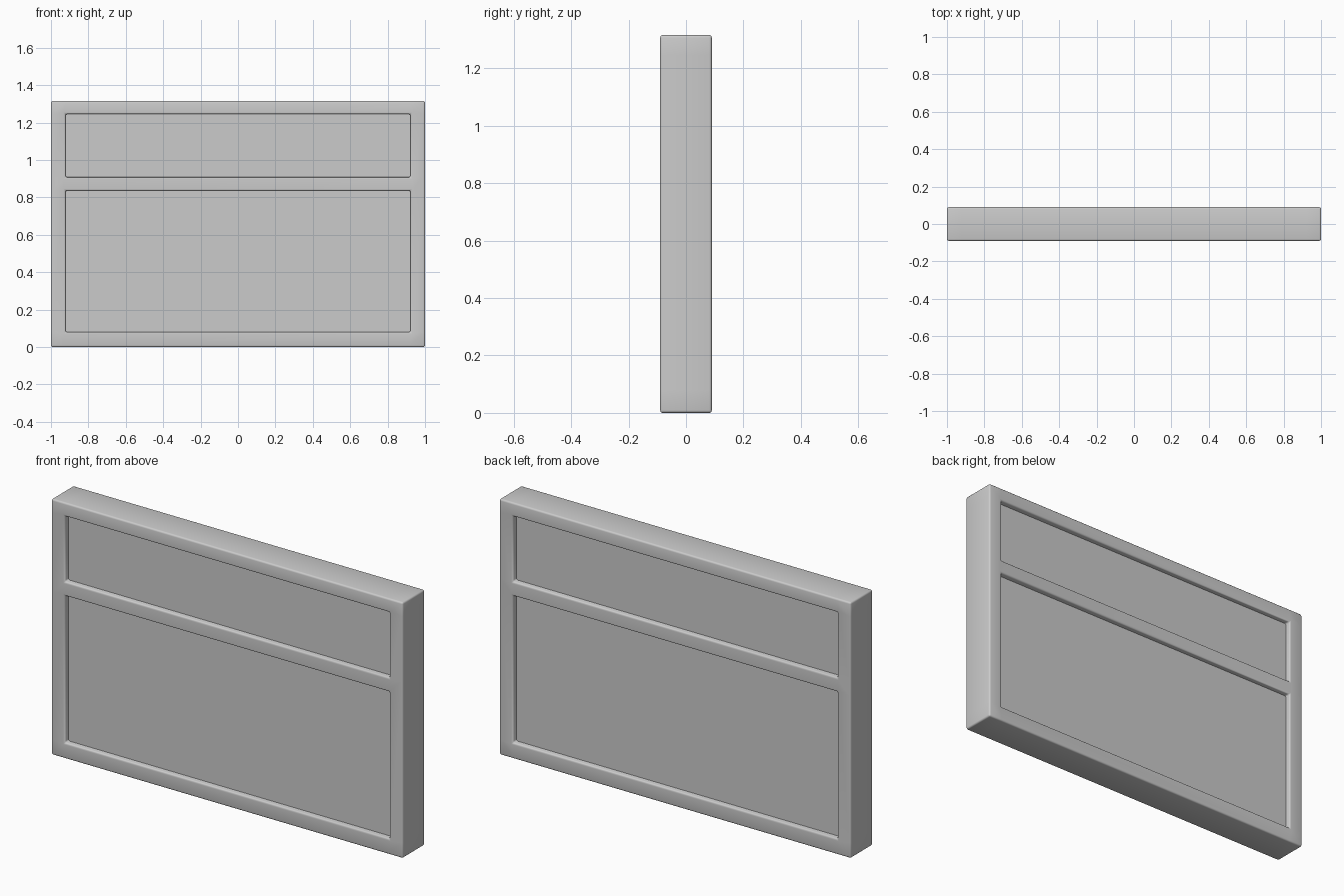
import bpy, bmesh

cube = bpy.data.objects.get("Cube")
if cube:
    bpy.data.objects.remove(cube, do_unlink=True)

DEPTH = 0.18
PANEL_DEPTH = 0.12
XS = [-1, -0.922, 0.922, 1]
ZS = [0, 0.08, 0.836, 0.908, 1.245, 1.315]

# Single flat grey
grey = bpy.data.materials.new("light_grey")
grey.use_nodes = True
colour = (0.6, 0.6, 0.6, 1)
grey.diffuse_color = colour
grey.node_tree.nodes["Principled BSDF"].inputs["Base Color"].default_value = colour


def make_object(name, bm):
    bmesh.ops.recalc_face_normals(bm, faces=bm.faces)
    mesh = bpy.data.meshes.new(name)
    bm.to_mesh(mesh)
    bm.free()
    mesh.materials.append(grey)
    obj = bpy.data.objects.new(name, mesh)
    bpy.context.collection.objects.link(obj)
    return obj


# Frame: a grid of bars with two openings, extruded through its depth
bm = bmesh.new()
grid = [[bm.verts.new((x, -DEPTH / 2, z)) for x in XS] for z in ZS]
for row in range(len(ZS) - 1):
    for col in range(len(XS) - 1):
        if col == 1 and row in (1, 3):
            continue
        bm.faces.new((grid[row][col], grid[row][col + 1],
                      grid[row + 1][col + 1], grid[row + 1][col]))
extruded = bmesh.ops.extrude_face_region(bm, geom=bm.faces[:], use_keep_orig=True)
moved = [v for v in extruded["geom"] if isinstance(v, bmesh.types.BMVert)]
bmesh.ops.translate(bm, verts=moved, vec=(0, DEPTH, 0))
bmesh.ops.recalc_face_normals(bm, faces=bm.faces)
frame = make_object("frame", bm)

# Rounded frame edges
bevel = frame.modifiers.new("rounded_edges", "BEVEL")
bevel.width = 0.009
bevel.segments = 3
bevel.limit_method = "ANGLE"
for face in frame.data.polygons:
    face.use_smooth = True

# Recessed panels, seen from both sides and tucked into the frame
for name, low, high in (("lower_panel", ZS[1], ZS[2]), ("upper_panel", ZS[3], ZS[4])):
    bm = bmesh.new()
    bmesh.ops.create_cube(bm, size=1)
    bmesh.ops.scale(bm, verts=bm.verts, vec=(XS[2] - XS[1] + 0.02, PANEL_DEPTH, high - low + 0.02))
    bmesh.ops.translate(bm, verts=bm.verts, vec=(0, 0, (low + high) / 2))
    make_object(name, bm)
